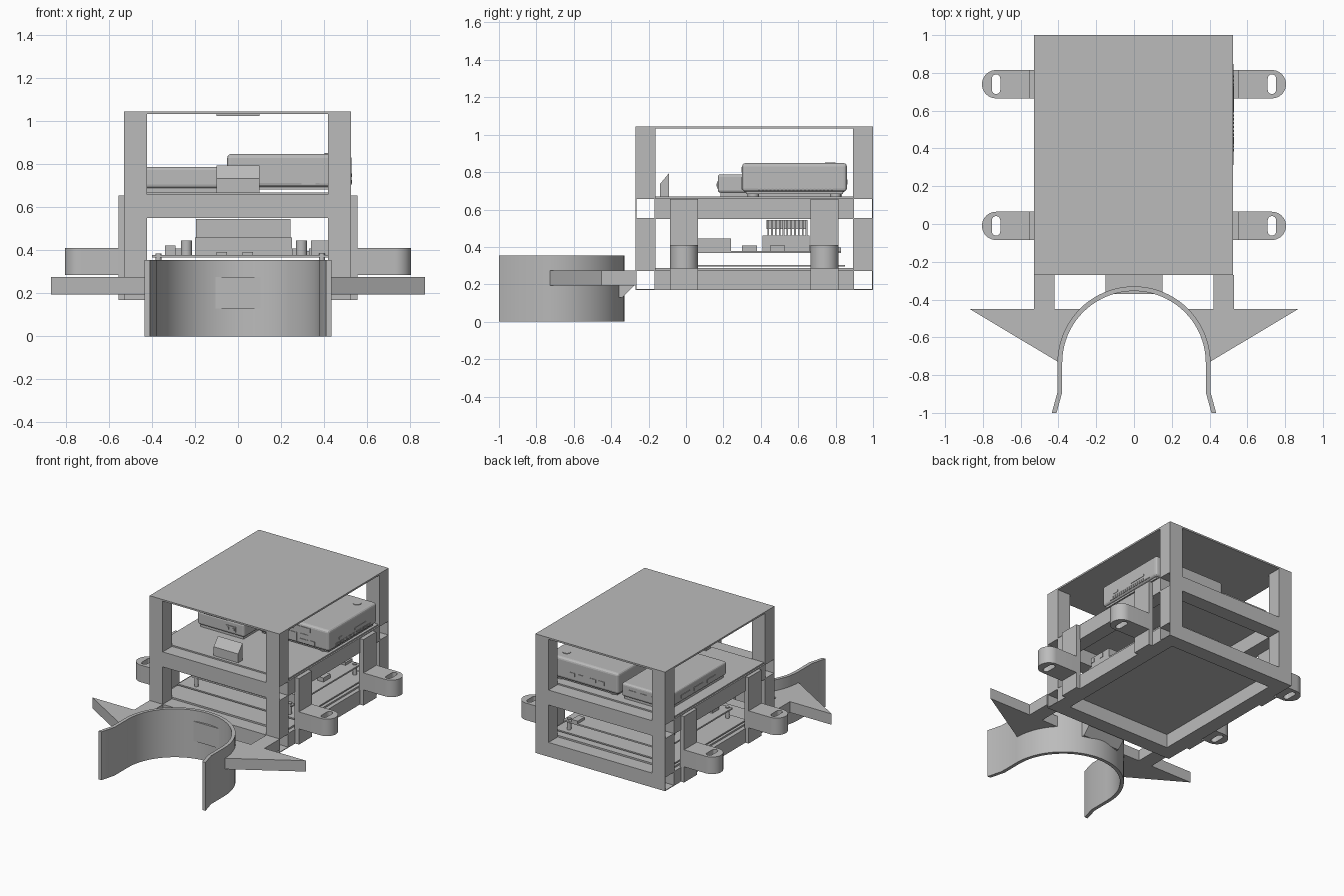
import bpy, bmesh, math
from mathutils import Matrix

cube = bpy.data.objects.get("Cube")
if cube:
    bpy.data.objects.remove(cube, do_unlink=True)

grey = bpy.data.materials.new("plain grey")
grey.use_nodes = True
COLOR = (0.5, 0.5, 0.5, 1)
grey.diffuse_color = COLOR
grey.node_tree.nodes["Principled BSDF"].inputs["Base Color"].default_value = COLOR


def add(name, bm):
    bmesh.ops.recalc_face_normals(bm, faces=bm.faces)
    me = bpy.data.meshes.new(name)
    bm.to_mesh(me)
    bm.free()
    me.materials.append(grey)
    ob = bpy.data.objects.new(name, me)
    bpy.context.collection.objects.link(ob)
    return ob


def box(name, x, y, z, bevel=0, segments=2):
    bm = bmesh.new()
    bmesh.ops.create_cube(bm, size=1)
    for v in bm.verts:
        for i, (a, b) in enumerate((x, y, z)):
            v.co[i] = a if v.co[i] < 0 else b
    ob = add(name, bm)
    if bevel:
        mod = ob.modifiers.new("rounded edges", "BEVEL")
        mod.width, mod.segments = bevel, segments
    return ob


def prism(name, pts, axis, lo, hi):
    """Extrude a closed profile: (x, y) along z or (y, z) along x."""
    place = (lambda p, t: (p[0], p[1], t)) if axis == "z" else (lambda p, t: (t, p[0], p[1]))
    bm = bmesh.new()
    face = bm.faces.new([bm.verts.new(place(p, lo)) for p in pts])
    out = bmesh.ops.extrude_face_region(bm, geom=[face])
    shift = (0, 0, hi - lo) if axis == "z" else (hi - lo, 0, 0)
    bmesh.ops.translate(bm, vec=shift, verts=[g for g in out["geom"] if isinstance(g, bmesh.types.BMVert)])
    return add(name, bm)


def cylinder(name, x, y, z0, z1, r):
    bm = bmesh.new()
    bmesh.ops.create_cone(bm, cap_ends=True, segments=24, radius1=r, radius2=r, depth=z1 - z0,
                          matrix=Matrix.Translation((x, y, (z0 + z1) / 2)))
    return add(name, bm)


def arc(cx, cy, r, a0, a1, n):
    return [(cx + r * math.cos(math.radians(a0 + (a1 - a0) * i / n)),
             cy + r * math.sin(math.radians(a0 + (a1 - a0) * i / n))) for i in range(n + 1)]


def holed_plate(name, loops, z0, z1):
    """Flat plate whose first loop is the outline and the others are holes."""
    cu = bpy.data.curves.new(name, "CURVE")
    cu.dimensions, cu.fill_mode, cu.extrude = "2D", "BOTH", (z1 - z0) / 2
    for pts in loops:
        sp = cu.splines.new("POLY")
        sp.points.add(len(pts) - 1)
        for p, q in zip(sp.points, pts):
            p.co = (q[0], q[1], 0, 1)
        sp.use_cyclic_u = True
    tmp = bpy.data.objects.new(name + "_outline", cu)
    bpy.context.collection.objects.link(tmp)
    bpy.context.view_layer.update()
    me = bpy.data.meshes.new_from_object(tmp.evaluated_get(bpy.context.evaluated_depsgraph_get()))
    bpy.data.objects.remove(tmp, do_unlink=True)
    bm = bmesh.new()
    bm.from_mesh(me)
    bmesh.ops.remove_doubles(bm, verts=bm.verts, dist=1e-5)
    bmesh.ops.translate(bm, verts=bm.verts, vec=(0, 0, (z0 + z1) / 2))
    return add(name, bm)


X0, X1, Y0, Y1, W, T = -0.53, 0.525, -0.27, 1.0, 0.107, 0.005
LEVELS = ((0.17, 0.275), (0.55, 0.66))

# Frame: open-ended cross tubes front and back, solid rails along the sides
for lvl, (z0, z1) in zip(("lower", "middle"), LEVELS):
    for end, y0 in (("front", Y0), ("back", Y1 - W)):
        box(f"{lvl}_{end}_tube_outer_wall", (X0, X1), (y0, y0 + T), (z0, z1))
        box(f"{lvl}_{end}_tube_inner_wall", (X0, X1), (y0 + W - T, y0 + W), (z0, z1))
        box(f"{lvl}_{end}_tube_floor", (X0, X1), (y0, y0 + W), (z0, z0 + T))
        box(f"{lvl}_{end}_tube_roof", (X0, X1), (y0, y0 + W), (z1 - T, z1))
    for side, x0 in (("right", X0), ("left", X1 - W)):
        box(f"{lvl}_{side}_rail", (x0, x0 + W), (Y0 + W, Y1 - W), (z0, z1))

# Corner posts
for side, x0 in (("right", X0), ("left", X1 - W)):
    for end, y0 in (("front", Y0), ("back", Y1 - W)):
        for lvl, z in (("lower", (0.275, 0.55)), ("upper", (0.66, 1.035))):
            box(f"{lvl}_{end}_{side}_post", (x0, x0 + W), (y0, y0 + W), z)

# Panels
box("top_panel", (X0, X1), (Y0, Y1), (1.033, 1.045))
box("top_tab", (-0.1, 0.1), (-0.26, -0.18), (1.025, 1.034))
box("shelf", (X0 + 0.01, X1 - 0.01), (Y0 + W, Y1 - W), (0.655, 0.67))
box("floor_panel", (X0 + 0.03, X1 - 0.03), (Y0 + W, Y1 - W), (0.27, 0.287))

# Side brackets with slotted ears
for side, s in (("left", 1), ("right", -1)):
    for end, y in (("front", -0.01), ("back", 0.74)):
        xs = sorted((s * 0.52, s * 0.555))
        box(f"{end}_{side}_bracket", xs, (y - 0.075, y + 0.075), (0.17, 0.655))
        rim = [(0.55, y - 0.075)] + arc(0.73, y, 0.075, -90, 90, 20) + [(0.55, y + 0.075)]
        slot = arc(0.73, y + 0.03, 0.022, 0, 180, 8) + arc(0.73, y - 0.03, 0.022, 180, 360, 8)
        loops = [[(s * px, py) for px, py in loop] for loop in (rim, slot)]
        holed_plate(f"{end}_{side}_ear", loops, 0.285, 0.41)

# Front cradle: half ring with straight, slightly flared ends
CY = -0.735
outer = [(0.435, -1.0), (0.405, -0.89)] + arc(0, CY, 0.405, 0, 180, 40) + [(-0.405, -0.89), (-0.435, -1.0)]
inner = [(-0.41, -1.0), (-0.38, -0.89)] + arc(0, CY, 0.38, 180, 0, 40) + [(0.38, -0.89), (0.41, -1.0)]
prism("cradle", outer + inner, "z", 0, 0.355)

# Cradle arms, wings and centre gusset
for side, s in (("left", 1), ("right", -1)):
    wing = [(0.53, -0.27), (0.53, -0.45), (0.87, -0.45), (0.402, -0.73)]
    wing += arc(0, CY, 0.395, 2, 46, 14) + [(0.42, -0.45), (0.42, -0.27)]
    prism(f"{side}_wing", [(s * px, py) for px, py in wing], "z", 0.195, 0.275)
prism("centre_gusset", [(-0.37, 0.275), (-0.27, 0.275), (-0.27, 0.2), (-0.34, 0.13), (-0.37, 0.13)],
      "x", -0.15, 0.15)

# Wedge stop on the shelf
prism("shelf_wedge", [(-0.14, 0.67), (-0.14, 0.735), (-0.09, 0.795), (-0.09, 0.67)], "x", -0.1, 0.1)

# Large box computer with feet, vents and ports
box("computer_base", (-0.03, 0.51), (0.32, 0.84), (0.682, 0.71))
box("computer_body", (-0.05, 0.527), (0.3, 0.86), (0.695, 0.848), 0.018, 3)
for x in (0.02, 0.45):
    for y in (0.36, 0.8):
        cylinder("computer_foot", x, y, 0.668, 0.685, 0.03)
cylinder("power_button", 0.43, 0.77, 0.846, 0.852, 0.028)
for i in range(20):
    y = 0.385 + i * 0.0205
    box("side_vent", (0.524, 0.53), (y, y + 0.011), (0.705, 0.728))
for y0, y1 in ((0.42, 0.46), (0.6, 0.73)):
    box("side_port", (0.524, 0.53), (y0, y1), (0.742, 0.758))
for x0, x1, z0, z1 in ((0.105, 0.24, 0.797, 0.827), (0.25, 0.38, 0.797, 0.827), (0.1, 0.17, 0.725, 0.755),
                       (0.195, 0.27, 0.712, 0.772), (0.295, 0.36, 0.745, 0.775),
                       (0.295, 0.36, 0.707, 0.737), (0.38, 0.415, 0.71, 0.74)):
    box("front_port", (x0, x1), (0.296, 0.302), (z0, z1))
for x0 in (0.06, 0.13, 0.23, 0.3):
    box("back_port", (x0, x0 + 0.045), (0.858, 0.864), (0.735, 0.76))

# Flat box device beside it
box("device_base", (-0.435, -0.085), (0.185, 0.835), (0.668, 0.695))
box("device_body", (-0.45, -0.07), (0.17, 0.85), (0.69, 0.788), 0.015, 3)
box("device_socket", (-0.22, -0.135), (0.165, 0.172), (0.712, 0.75))
for x in (-0.2, -0.155):
    box("socket_pin", (x - 0.01, x + 0.01), (0.162, 0.166), (0.722, 0.74))
for y in (0.3, 0.45, 0.6):
    box("device_side_port", (-0.454, -0.448), (y, y + 0.1), (0.715, 0.74))
for x in (-0.37, -0.28, -0.19):
    box("device_back_port", (x, x + 0.055), (0.848, 0.854), (0.715, 0.75))

# Lower tray and circuit board on standoffs
box("tray", (-0.49, 0.48), (0.0, 0.85), (0.294, 0.304))
box("circuit_board", (-0.4, 0.42), (0.03, 0.83), (0.367, 0.378))
for x in (-0.37, 0.39):
    for y in (0.0 + 0.045, 0.8):
        cylinder("standoff", x, y, 0.287, 0.385, 0.014)

# Board parts: heat sink, capacitors, connectors
box("heat_sink_base", (-0.2, 0.25), (0.41, 0.66), (0.378, 0.46))
for i in range(11):
    y = 0.435 + i * 0.0205
    box("heat_sink_fin", (-0.195, 0.245), (y, y + 0.009), (0.46, 0.545))
box("heat_sink_bridge", (-0.075, 0.125), (0.43, 0.645), (0.495, 0.545))
for x in (-0.24, 0.295):
    cylinder("capacitor", x, 0.2, 0.378, 0.445, 0.026)
box("side_connector", (0.34, 0.42), (0.06, 0.24), (0.378, 0.445))
for y in (0.075, 0.165):
    box("connector_hole", (0.418, 0.424), (y - 0.015, y + 0.015), (0.405, 0.435))
for x0, y0, h in ((-0.34, 0.1, 0.045), (-0.29, 0.3, 0.03), (0.25, 0.3, 0.03), (-0.1, 0.1, 0.015),
                  (0.02, 0.1, 0.015), (0.33, 0.45, 0.03), (-0.33, 0.6, 0.03), (0.3, 0.75, 0.02)):
    box("board_chip", (x0, x0 + 0.05), (y0, y0 + 0.08), (0.378, 0.378 + h))

# Smooth the curved parts, keep the edges sharp
for ob in bpy.context.scene.objects:
    if ob.type == "MESH" and any(k in ob.name for k in ("cradle", "ear", "foot", "button", "capacitor", "standoff")):
        bpy.ops.object.select_all(action="DESELECT")
        ob.select_set(True)
        bpy.context.view_layer.objects.active = ob
        bpy.ops.object.shade_smooth_by_angle(angle=math.radians(20))
